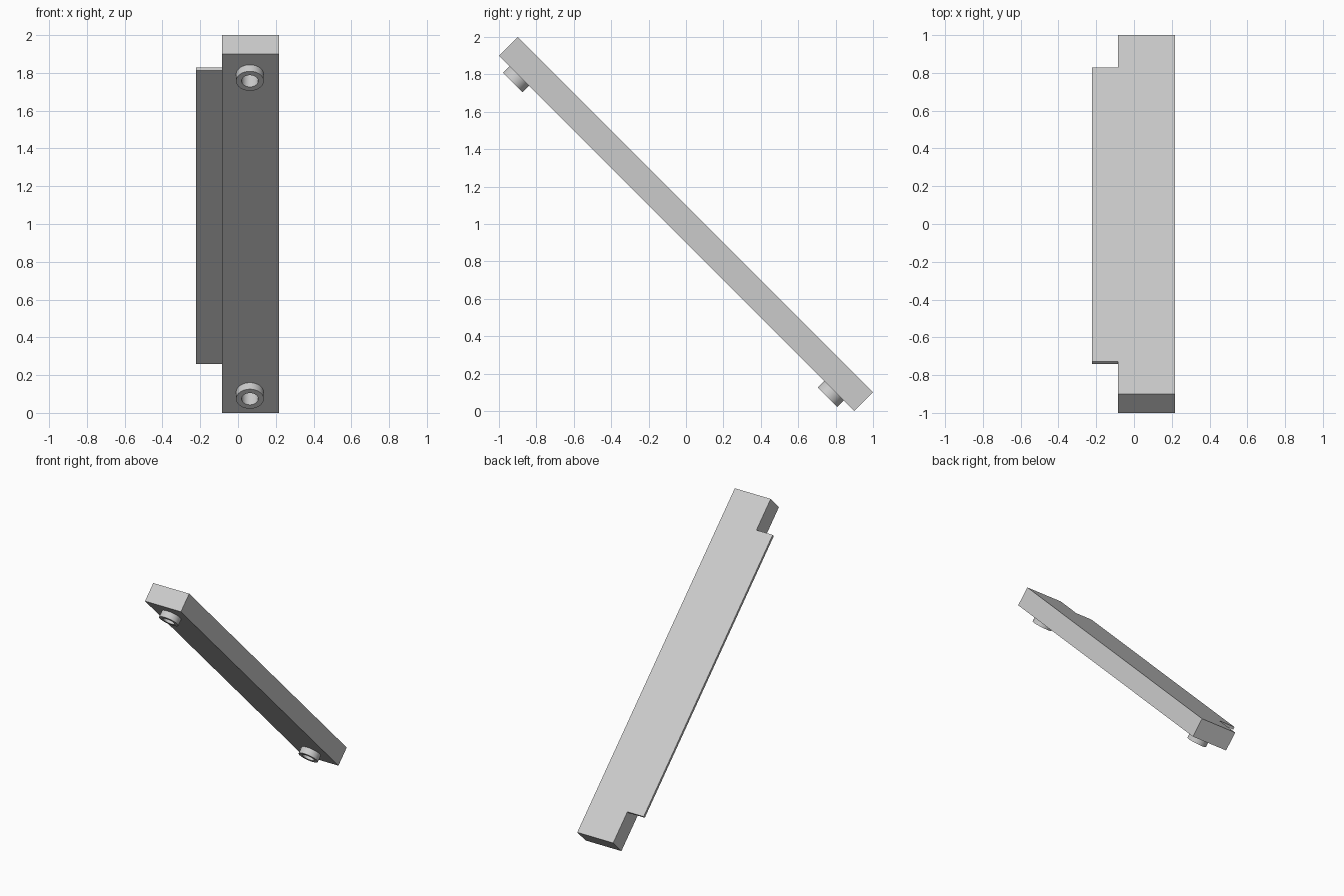
import bpy
import math
from mathutils import Matrix

cube = bpy.data.objects.get("Cube")
if cube:
    bpy.data.objects.remove(cube, do_unlink=True)

# Single grey material
grey = bpy.data.materials.new("plain_grey")
grey.use_nodes = True
grey.diffuse_color = (0.6, 0.6, 0.6, 1)
grey.node_tree.nodes["Principled BSDF"].inputs["Base Color"].default_value = (0.6, 0.6, 0.6, 1)

# Parts are laid out flat (y along the bar, z through it), then tilted
TILT = Matrix.Translation((0, 0, 1)) @ Matrix.Rotation(math.radians(-45), 4, "X")
HALF_LENGTH, HALF_THICK = 1.3435, 0.0707
BOSS_X, BOSS_Y, BOSS_HEIGHT = 0.063, 1.19, 0.049


def finish(obj, name):
    obj.name = name
    obj.data.materials.append(grey)
    return obj


def box(name, low, high):
    bpy.ops.mesh.primitive_cube_add(size=1)
    obj = bpy.context.object
    size = [b - a for a, b in zip(low, high)]
    mid = [(a + b) / 2 for a, b in zip(low, high)]
    obj.data.transform(Matrix.Translation(mid) @ Matrix.Diagonal((*size, 1)))
    return finish(obj, name)


def cylinder(name, radius, y, bottom, top):
    bpy.ops.mesh.primitive_cylinder_add(vertices=48, radius=radius, depth=top - bottom)
    obj = bpy.context.object
    obj.data.transform(Matrix.Translation((BOSS_X, y, (bottom + top) / 2)))
    return finish(obj, name)


def drill(obj, cutter):
    mod = obj.modifiers.new("hole", "BOOLEAN")
    mod.operation = "DIFFERENCE"
    mod.solver = "EXACT"
    mod.object = cutter
    bpy.context.view_layer.objects.active = obj
    bpy.ops.object.modifier_apply(modifier=mod.name)


# Main bar and the thin side flange flush with its upper face
bar = box("main_bar", (-0.085, -HALF_LENGTH, -HALF_THICK), (0.218, HALF_LENGTH, HALF_THICK))
flange = box("side_flange", (-0.222, -1.1, HALF_THICK - 0.02), (-0.085, 1.1, HALF_THICK))
parts = [bar, flange]

# Hollow round bosses under both ends, with blind holes running into the bar
for name, y in (("upper_boss", -BOSS_Y), ("lower_boss", BOSS_Y)):
    boss = cylinder(name, 0.073, y, -HALF_THICK - BOSS_HEIGHT, -HALF_THICK)
    cutter = cylinder("hole_cutter", 0.044, y, -HALF_THICK - 0.1, 0.04)
    drill(boss, cutter)
    drill(bar, cutter)
    bpy.data.objects.remove(cutter, do_unlink=True)
    parts.append(boss)

# Tilt everything and smooth the round walls
for obj in parts:
    obj.data.transform(TILT)
    bpy.ops.object.select_all(action="DESELECT")
    obj.select_set(True)
    bpy.context.view_layer.objects.active = obj
    bpy.ops.object.shade_smooth_by_angle(angle=math.radians(30))
